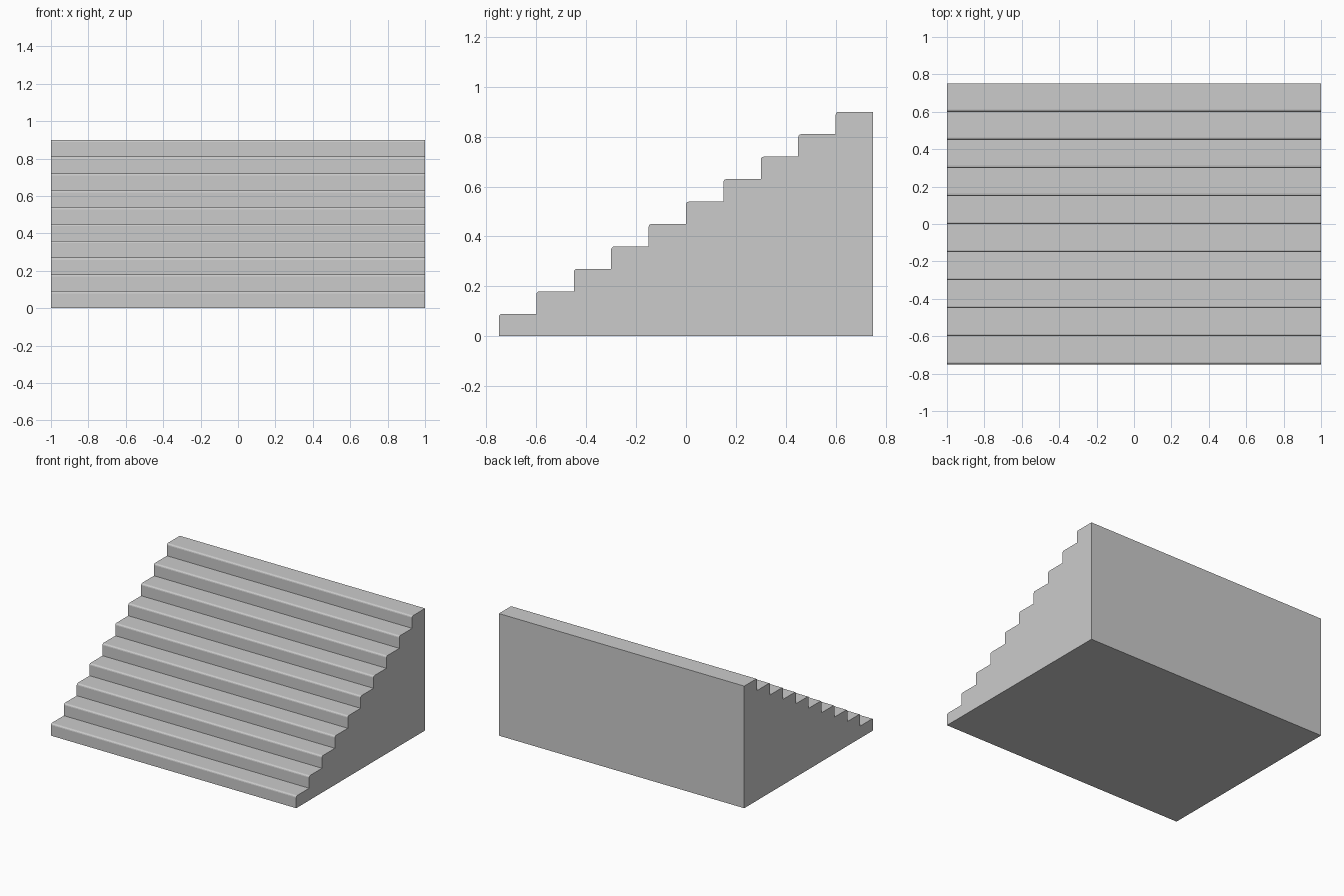
import bpy, bmesh, math

if "Cube" in bpy.data.objects:
    bpy.data.objects.remove(bpy.data.objects["Cube"])

STEPS, TREAD, RISE, WIDTH, NOSE = 10, 0.15, 0.09, 2.0, 0.012
SEGMENTS = 3
depth = STEPS * TREAD

# Side profile: rounded nosing on each step
profile = [(-depth / 2, 0.0)]
for i in range(STEPS):
    y, z = -depth / 2 + i * TREAD, (i + 1) * RISE
    if i:
        profile.append((y, z - RISE))
    for s in range(SEGMENTS + 1):
        a = math.pi / 2 * s / SEGMENTS
        profile.append((y + NOSE * (1 - math.cos(a)), z - NOSE * (1 - math.sin(a))))
profile += [(depth / 2, STEPS * RISE), (depth / 2, 0.0)]

# Solid staircase: extrude the profile across the width
bm = bmesh.new()
side = bm.faces.new([bm.verts.new((-WIDTH / 2, y, z)) for y, z in profile])
ext = bmesh.ops.extrude_face_region(bm, geom=[side], use_keep_orig=True)
moved = [v for v in ext["geom"] if isinstance(v, bmesh.types.BMVert)]
bmesh.ops.translate(bm, verts=moved, vec=(WIDTH, 0, 0))
bmesh.ops.recalc_face_normals(bm, faces=bm.faces)

mesh = bpy.data.meshes.new("staircase")
bm.to_mesh(mesh)
bm.free()
stairs = bpy.data.objects.new("staircase", mesh)
bpy.context.collection.objects.link(stairs)
